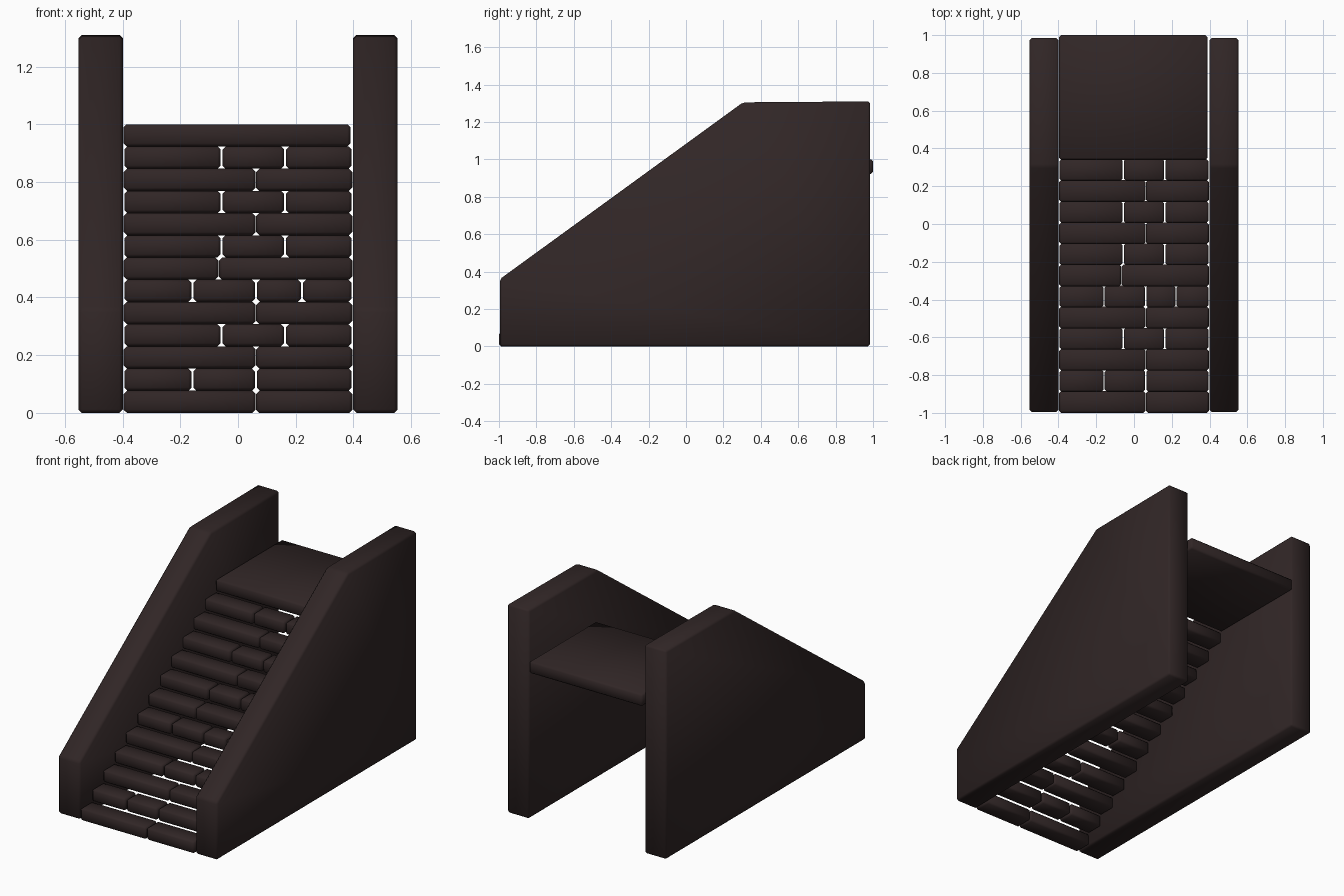
import bpy, bmesh

if "Cube" in bpy.data.objects:
    bpy.data.objects.remove(bpy.data.objects["Cube"])

stone = bpy.data.materials.new("dark brown stone")
stone.diffuse_color = (0.03, 0.019, 0.019, 1)
stone.use_nodes = True
stone.node_tree.nodes["Principled BSDF"].inputs["Base Color"].default_value = stone.diffuse_color


def finish(bm, name, bevel):
    """Bevel all edges, shade smooth and link the object."""
    bmesh.ops.recalc_face_normals(bm, faces=bm.faces)
    bmesh.ops.bevel(bm, geom=bm.edges[:], offset=bevel, segments=1,
                    profile=0.5, affect='EDGES')
    for f in bm.faces:
        f.smooth = True
    me = bpy.data.meshes.new(name)
    bm.to_mesh(me)
    bm.free()
    me.materials.append(stone)
    ob = bpy.data.objects.new(name, me)
    bpy.context.collection.objects.link(ob)
    return ob


def prism(name, profile, x0, x1, bevel):
    """Extrude a (y, z) profile along x."""
    bm = bmesh.new()
    face = bm.faces.new([bm.verts.new((x0, y, z)) for y, z in profile])
    ext = bmesh.ops.extrude_face_region(bm, geom=[face])
    for v in ext["geom"]:
        if isinstance(v, bmesh.types.BMVert):
            v.co.x = x1
    return finish(bm, name, bevel)


def block(name, x0, x1, y0, y1, z0, z1, bevel=0.011):
    return prism(name, [(y0, z0), (y1, z0), (y1, z1), (y0, z1)], x0, x1, bevel)


# Side walls with sloped tops
wall = [(-0.995, 0), (0.985, 0), (0.985, 1.31), (0.305, 1.305), (-0.995, 0.36)]
for side, s in (("left", -1), ("right", 1)):
    prism(side + "_wall", wall, s * 0.399, s * 0.553, 0.012)

# Steps: each row is split into bricks at the listed x positions
A, B, C = (0.062,), (-0.057, 0.163), (-0.158, 0.062)
D, E = (-0.158, 0.062, 0.222), (-0.067,)
rows = [A, C, A, B, A, D, E, B, A, B, A, B]
rise, run = 1 / 13, 1.34 / 12
for i, cuts in enumerate(rows):
    edges = [-0.397, *cuts, 0.397]
    gap = 0.003 if len(cuts) > 1 else 0.001
    for j, (a, b) in enumerate(zip(edges, edges[1:])):
        y = -1 + i * run
        block(f"step_{i + 1}_brick_{j + 1}", a + gap, b - gap,
              y, y + run + 0.004, i * rise, (i + 1) * rise)

# Landing slab
block("landing", -0.397, 0.39, 0.34, 1.0, 12 * rise, 1.0)
